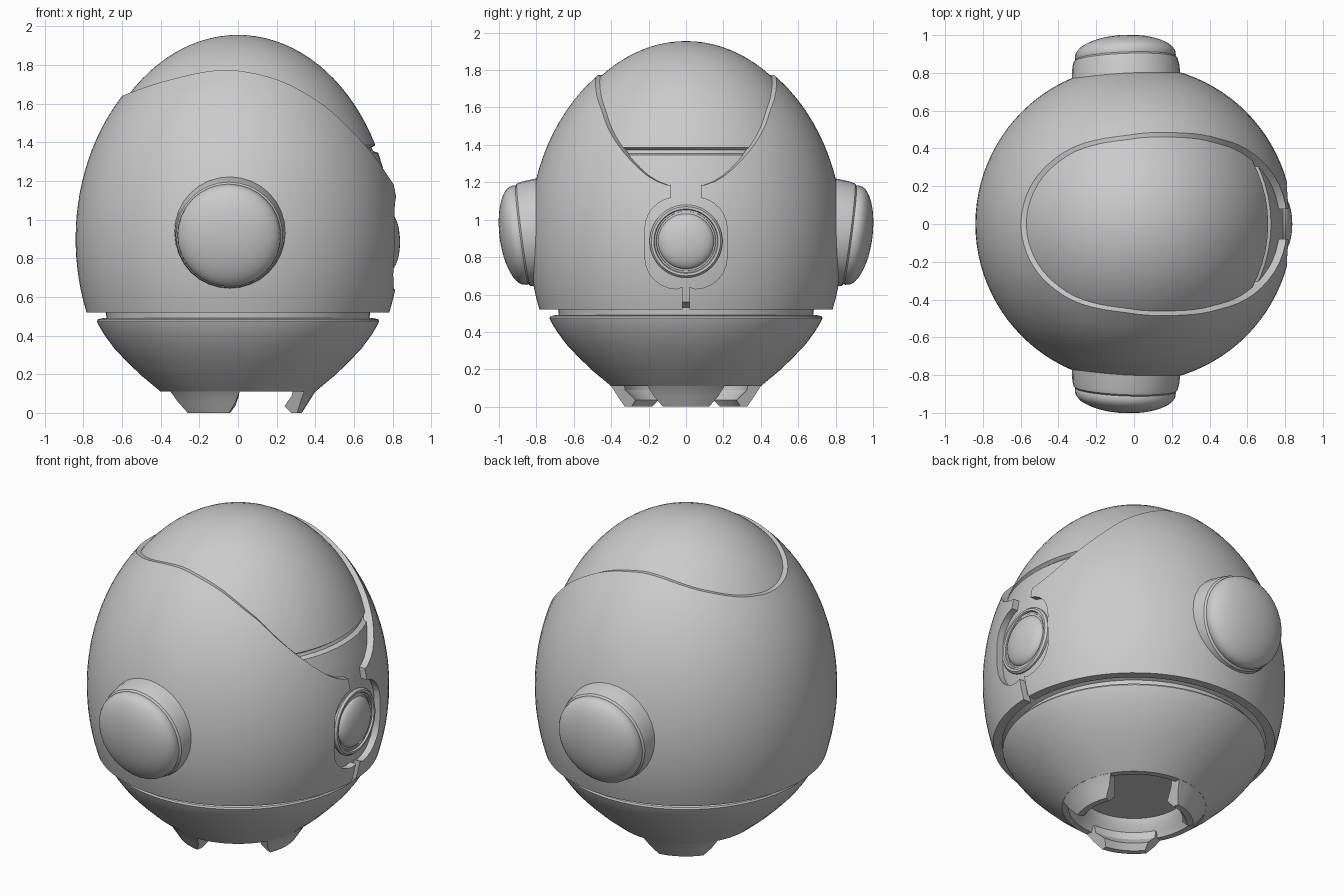
import bpy, bmesh
from math import sin, cos, pi, radians, sqrt, degrees
from mathutils import Vector, Matrix

if "Cube" in bpy.data.objects:
    bpy.data.objects.remove(bpy.data.objects["Cube"])

CZ, B = 0.9, 1.055          # centre height and half-height of the egg


def egg_r(z, a):
    return a * sqrt(max(0.0, 1 - ((z - CZ) / B) ** 2))


def make(name, verts, faces):
    me = bpy.data.meshes.new(name)
    me.from_pydata(verts, [], faces)
    bm = bmesh.new()
    bm.from_mesh(me)
    bmesh.ops.remove_doubles(bm, verts=bm.verts, dist=1e-5)
    bmesh.ops.recalc_face_normals(bm, faces=bm.faces)
    bm.to_mesh(me)
    bm.free()
    ob = bpy.data.objects.new(name, me)
    bpy.context.collection.objects.link(ob)
    return ob


def activate(ob):
    bpy.ops.object.select_all(action='DESELECT')
    ob.select_set(True)
    bpy.context.view_layer.objects.active = ob


def smooth(ob, angle=30):
    activate(ob)
    bpy.ops.object.shade_smooth_by_angle(angle=radians(angle))


def lathe(name, profile, n=64, loc=(0, 0, 0), axis=(0, 0, 1)):
    """Revolve (r, h) points around the given axis."""
    q = Vector(axis).to_track_quat('Z', 'Y')
    M = Matrix.Translation(loc) @ q.to_matrix().to_4x4()
    verts = [M @ Vector((r * cos(2 * pi * i / n), r * sin(2 * pi * i / n), h))
             for r, h in profile for i in range(n)]
    faces = [(k * n + i, k * n + (i + 1) % n, (k + 1) * n + (i + 1) % n, (k + 1) * n + i)
             for k in range(len(profile) - 1) for i in range(n)]
    ob = make(name, verts, faces)
    smooth(ob)
    return ob


def dome(r, h0, h1, n=10):
    return [(r * cos(pi / 2 * i / n), h0 + (h1 - h0) * sin(pi / 2 * i / n)) for i in range(n + 1)]


# Inner body: egg with a groove at the lower edge of the visor
A_IN = 0.80
prof = [(0, 0.49), (0.68, 0.49), (0.685, 0.53), (egg_r(0.56, A_IN), 0.56)]
prof += [(egg_r(z, A_IN), z) for z in [0.56 + 0.0785 * i for i in range(1, 11)]]
prof += [(egg_r(1.352, A_IN) - 0.025, 1.355), (egg_r(1.37, A_IN) - 0.025, 1.372)]
t0, steps = 0.478, 18
for i in range(steps + 1):
    t = t0 + (pi / 2 - t0) * i / steps
    prof.append((A_IN * cos(t), CZ + B * sin(t)))
lathe("inner_body", prof)

# Outer shell: its top edge height follows the angle around the egg
KEYS = [(0, 1.18), (7, 1.185), (15, 1.235), (27, 1.37), (36, 1.48), (46, 1.595),
        (65, 1.715), (90, 1.77), (110, 1.765), (138, 1.71), (160, 1.66), (180, 1.64)]


def top_edge(th):
    d = abs((degrees(th) + 180) % 360 - 180)
    pts = [(-7, 1.185)] + KEYS + [(200, 1.66)]
    for k in range(1, len(pts) - 2):
        (x0, y0), (x1, y1), (x2, y2), (x3, y3) = pts[k - 1:k + 3]
        if d <= x2 + 1e-6:
            t, h = (d - x1) / (x2 - x1), x2 - x1
            m1, m2 = h * (y2 - y0) / (x2 - x0), h * (y3 - y1) / (x3 - x1)
            return ((2*t**3 - 3*t*t + 1) * y1 + (t**3 - 2*t*t + t) * m1
                    + (3*t*t - 2*t**3) * y2 + (t**3 - t*t) * m2)


N, ROWS = 96, 20
verts = []
loop = [(0.84, k / ROWS) for k in range(ROWS + 1)] + [(0.785, k / ROWS) for k in range(ROWS, -1, -1)]
for a, f in loop:
    for i in range(N):
        th = 2 * pi * i / N
        z = 0.52 + (top_edge(th) - 0.52) * f
        r = egg_r(z, a)
        verts.append((r * cos(th), r * sin(th), z))
L = len(loop)
faces = [(k * N + i, k * N + (i + 1) % N, (k + 1) % L * N + (i + 1) % N, (k + 1) % L * N + i)
         for k in range(L) for i in range(N)]
shell = make("outer_shell", verts, faces)

# Cutter for the eye recess with its upper and lower slots
half = [(0.02, 0.45), (0.02, 0.64)]
half += [(0.05 + 0.17 * sin(t), 0.80 - 0.17 * cos(t)) for t in [radians(15 * i) for i in range(7)]]
half += [(0.05 + 0.17 * cos(t), 0.95 + 0.17 * sin(t)) for t in [radians(80 / 6 * i) for i in range(7)]]
half += [(0.08, 1.3)]
outline = half + [(-y, z) for y, z in reversed(half)]
n = len(outline)
cverts = [(x, y, z) for x in (0.5, 1.0) for y, z in outline]
cfaces = [tuple(range(n)), tuple(range(n, 2 * n))]
cfaces += [(i, (i + 1) % n, n + (i + 1) % n, n + i) for i in range(n)]
cutter = make("recess_cutter", cverts, cfaces)
cutter.hide_render = True
mod = shell.modifiers.new("recess", 'BOOLEAN')
mod.operation, mod.solver, mod.object = 'DIFFERENCE', 'EXACT', cutter
activate(shell)
bpy.ops.object.modifier_apply(modifier=mod.name)
bpy.data.objects.remove(cutter)
smooth(shell)

# Eye: ring and lens
lathe("eye_ring", [(0.195, -0.07), (0.195, 0.0), (0.185, 0.012), (0.172, 0.012), (0.168, 0.002),
                   (0.160, 0.002), (0.155, -0.012), (0.14, -0.02)], 48, (0.79, 0, 0.885), (1, 0, 0))
lathe("eye_lens", [(0.15, -0.04)] + dome(0.15, -0.008, 0.048), 48, (0.79, 0, 0.885), (1, 0, 0))

# Ears: tapered base and domed cap, tilted slightly down
for s, side in ((-1, "front"), (1, "back")):
    loc, ax = (-0.045, s * 0.868, 0.92), (-0.04, s, -0.13)
    lathe(side + "_ear_base", [(0.293, -0.15), (0.283, -0.03), (0.276, 0.0), (0.262, 0.012), (0.2, 0.012)],
          32, loc, ax)
    lathe(side + "_ear_cap", [(0.262, 0.0), (0.268, 0.016)] + dome(0.268, 0.024, 0.129)[1:], 32, loc, ax)

# Lower bowl, open underneath
lathe("lower_bowl", [(0.0, 0.49), (0.70, 0.49), (0.725, 0.484), (0.73, 0.474), (0.722, 0.455),
                     (0.69, 0.402), (0.64, 0.334), (0.575, 0.265), (0.50, 0.193), (0.40, 0.11),
                     (0.365, 0.11), (0.345, 0.14), (0.315, 0.17), (0.30, 0.21), (0, 0.21)])

# Three feet: curved slabs leaning inward, narrower at the floor
section = [(0.42, 0.13, 31), (0.40, 0.11, 31), (0.365, 0.055, 28), (0.33, 0.0, 22),
           (0.295, 0.0, 22), (0.27, 0.035, 27), (0.325, 0.09, 31), (0.335, 0.14, 31)]
SEG, P = 6, len(section)
for j in range(3):
    verts = []
    for i in range(SEG + 1):
        for r, z, w in section:
            th = radians(120 * j + w * (2 * i / SEG - 1))
            verts.append((r * cos(th), r * sin(th), z))
    faces = [(i * P + k, i * P + (k + 1) % P, (i + 1) * P + (k + 1) % P, (i + 1) * P + k)
             for i in range(SEG) for k in range(P)]
    faces += [tuple(range(P)), tuple(range(SEG * P, SEG * P + P))]
    smooth(make("foot_%d" % (j + 1), verts, faces))
